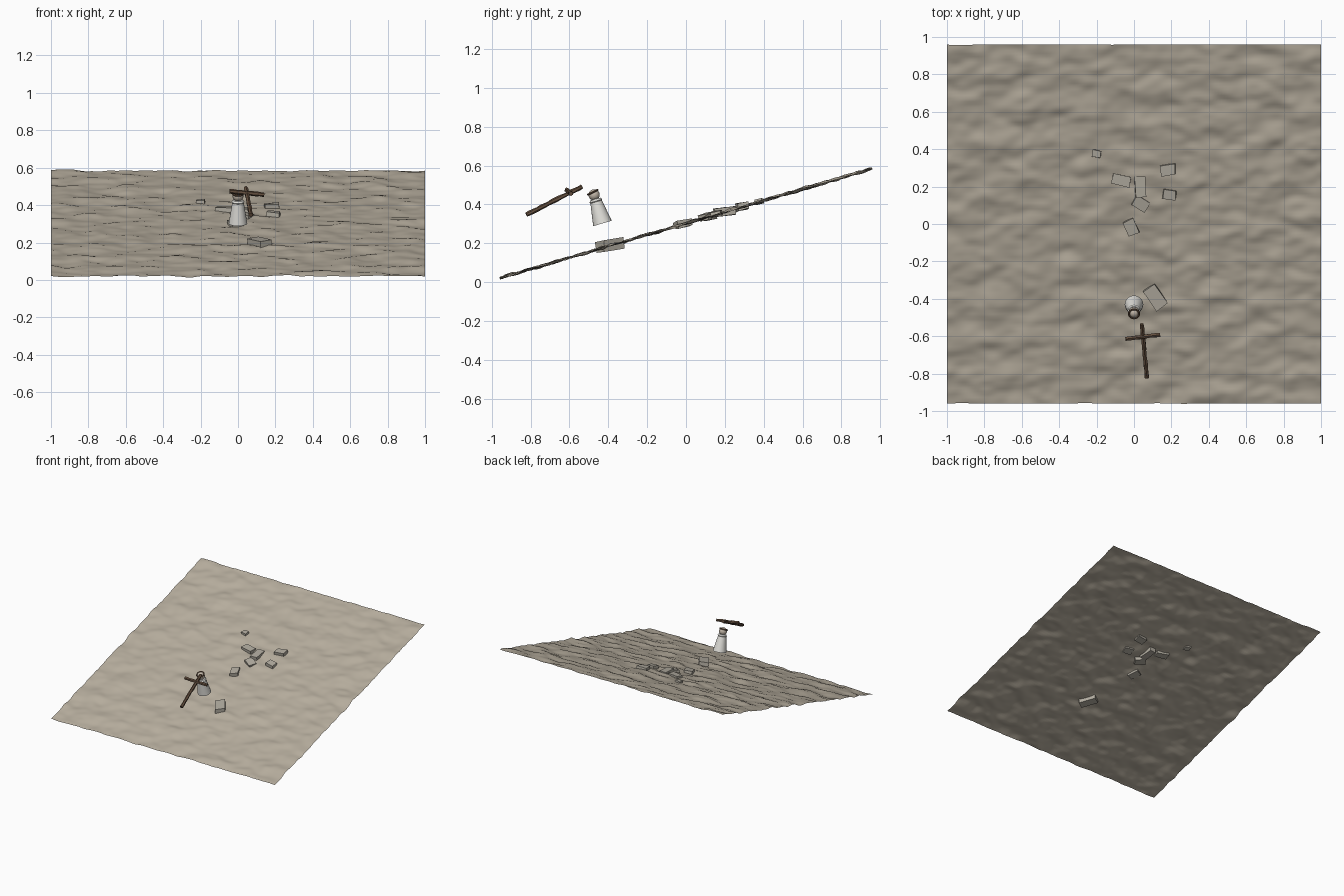
import bpy, bmesh, math, random
from mathutils import Vector, Matrix, noise

if "Cube" in bpy.data.objects:
    bpy.data.objects.remove(bpy.data.objects["Cube"])

random.seed(4)
TILT = math.atan(0.294)


def material(name, rgb):
    m = bpy.data.materials.new(name)
    m.diffuse_color = (*rgb, 1)
    m.use_nodes = True
    m.node_tree.nodes["Principled BSDF"].inputs["Base Color"].default_value = m.diffuse_color
    return m


SAND = material("sand", (0.47, 0.42, 0.34))
STONE = material("stone", (0.44, 0.41, 0.35))
CLOTH = material("cloth", (0.75, 0.74, 0.70))
WOOD = material("wood", (0.13, 0.08, 0.05))
SKIN = material("skin", (0.55, 0.48, 0.40))


def finish(name, bm, mat, matrix=Matrix(), smooth=None):
    me = bpy.data.meshes.new(name)
    bm.to_mesh(me)
    bm.free()
    ob = bpy.data.objects.new(name, me)
    bpy.context.collection.objects.link(ob)
    ob.matrix_world = matrix
    me.materials.append(mat)
    if smooth:
        bpy.ops.object.select_all(action='DESELECT')
        ob.select_set(True)
        bpy.context.view_layer.objects.active = ob
        bpy.ops.object.shade_smooth_by_angle(angle=math.radians(smooth))
    return ob


# Sloping rippled hillside
bm = bmesh.new()
bmesh.ops.create_grid(bm, x_segments=120, y_segments=120, size=1)
for v in bm.verts:
    p = Vector((v.co.x * 6, v.co.y * 10, 0))
    v.co.z = 0.014 * noise.noise(p) + 0.006 * noise.noise(p * 2.1)
finish("hillside", bm, SAND,
       Matrix.Translation((0, 0, 0.302)) @ Matrix.Rotation(TILT, 4, 'X'), 60)

# Half-buried stones: x, y, width, depth, height, turn, pitch
STONES = [(0.115, -0.39, 0.07, 0.125, 0.055, 34, 9),
          (-0.07, 0.235, 0.10, 0.055, 0.035, -14, 8),
          (0.035, 0.20, 0.055, 0.115, 0.045, 3, 6),
          (0.035, 0.11, 0.08, 0.06, 0.035, -30, 12),
          (-0.015, -0.015, 0.06, 0.08, 0.035, 22, 12),
          (0.182, 0.29, 0.078, 0.058, 0.035, 6, 10),
          (0.188, 0.155, 0.068, 0.052, 0.03, -10, 12),
          (-0.20, 0.375, 0.042, 0.036, 0.025, -10, 12)]
for i, (x, y, w, d, h, turn, pitch) in enumerate(STONES):
    bm = bmesh.new()
    bmesh.ops.create_cube(bm, size=1)
    for v in bm.verts:
        v.co = Vector((v.co.x * w, v.co.y * d, v.co.z * h))
        v.co += Vector([random.uniform(-0.004, 0.004) for _ in range(3)])
    m = (Matrix.Translation((x, y, 0.305 + 0.294 * y))
         @ Matrix.Rotation(math.radians(pitch), 4, 'X')
         @ Matrix.Rotation(math.radians(turn), 4, 'Z'))
    finish(f"stone_{i + 1}", bm, STONE, m)

# Robed figure, standing square to the slope and floating above it
FIGURE = Matrix.Translation((0, -0.43, 0.302)) @ Matrix.Rotation(TILT, 4, 'X')


def lathe(name, profile, mat, matrix, closed=False, sides=20):
    bm = bmesh.new()
    vs = [bm.verts.new((r, 0, z)) for r, z in profile]
    edges = [bm.edges.new(p) for p in zip(vs, vs[1:])]
    if closed:
        edges.append(bm.edges.new((vs[-1], vs[0])))
    bmesh.ops.spin(bm, geom=vs + edges, axis=(0, 0, 1), cent=(0, 0, 0),
                   angle=math.tau, steps=sides)
    bmesh.ops.remove_doubles(bm, verts=bm.verts, dist=1e-5)
    bmesh.ops.recalc_face_normals(bm, faces=bm.faces)
    return finish(name, bm, mat, matrix, 40)


lathe("robe", [(0, 0), (0.05, 0), (0.03, 0.12), (0, 0.12)], CLOTH, FIGURE)
lathe("shoulders", [(0, 0.108), (0.028, 0.112), (0.034, 0.12),
                    (0.028, 0.13), (0, 0.135)], CLOTH, FIGURE)

bm = bmesh.new()
bmesh.ops.create_uvsphere(bm, u_segments=20, v_segments=12, radius=0.029)
finish("head", bm, SKIN, FIGURE @ Matrix.Translation((0, 0, 0.153)), 60)

ring = [(0.027 + 0.0055 * math.cos(math.tau * k / 8),
         0.0055 * math.sin(math.tau * k / 8)) for k in range(8)]
lathe("head_ring", ring, WOOD, FIGURE @ Matrix.Translation((0, -0.003, 0.168))
      @ Matrix.Rotation(math.radians(10), 4, 'X'), True)


# Rough timber cross, leaning in the air
def beam(name, start, end, thick, segments):
    a, b = Vector(start), Vector(end)
    length = (b - a).length
    bm = bmesh.new()
    bmesh.ops.create_cone(bm, cap_ends=True, segments=6, radius1=thick,
                          radius2=thick, depth=length)
    sides = [e for e in bm.edges
             if abs(e.verts[0].co.z - e.verts[1].co.z) > length / 2]
    bmesh.ops.subdivide_edges(bm, edges=sides, cuts=segments, use_grid_fill=True)
    for v in bm.verts:
        v.co.x *= random.uniform(0.85, 1.2)
        v.co.y *= random.uniform(0.85, 1.2)
    rot = (b - a).to_track_quat('Z', 'Y').to_matrix().to_4x4()
    finish(name, bm, WOOD, Matrix.Translation((a + b) / 2) @ rot)


beam("cross_post", (0.042, -0.535, 0.492), (0.069, -0.822, 0.347), 0.0115, 14)
beam("cross_bar", (-0.045, -0.615, 0.474), (0.139, -0.592, 0.456), 0.0115, 8)
